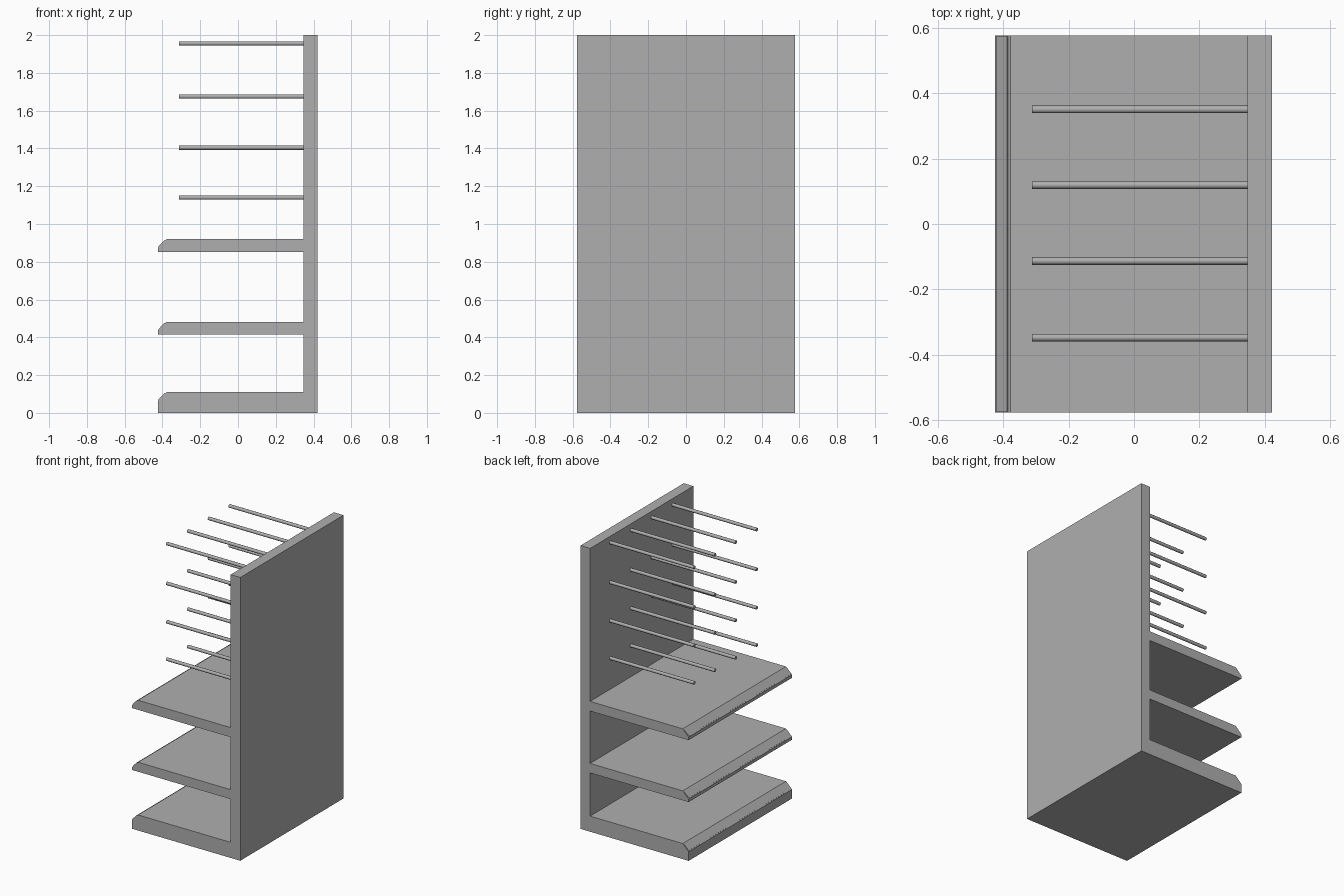
import bpy, math

if "Cube" in bpy.data.objects:
    bpy.data.objects.remove(bpy.data.objects["Cube"])

HALF_W = 0.576          # half width along y
FRONT, WALL, BACK = -0.424, 0.346, 0.421

# Dark grey finish of the whole stand
grey = bpy.data.materials.new("dark_grey")
grey.diffuse_color = (0.43, 0.43, 0.43, 1)
grey.use_nodes = True
grey.node_tree.nodes["Principled BSDF"].inputs["Base Color"].default_value = grey.diffuse_color


def extrude_y(name, profile, half):
    """Closed (x, z) profile extruded symmetrically along y."""
    n = len(profile)
    verts = [(x, y, z) for y in (-half, half) for x, z in profile]
    faces = [tuple(range(n)), tuple(range(2 * n - 1, n - 1, -1))]
    faces += [(i, i + n, (i + 1) % n + n, (i + 1) % n) for i in range(n)]
    mesh = bpy.data.meshes.new(name)
    mesh.from_pydata(verts, [], faces)
    mesh.materials.append(grey)
    obj = bpy.data.objects.new(name, mesh)
    bpy.context.collection.objects.link(obj)
    return obj


# Back panel
extrude_y("back_panel", [(WALL, 0), (BACK, 0), (BACK, 2), (WALL, 2)], HALF_W)

# Shelves with a sloped front edge, and a thin label strip on each slope
for i, (bottom, top) in enumerate([(0, 0.11), (0.415, 0.482), (0.852, 0.92)]):
    lip = top - 0.046
    extrude_y(f"shelf_{i + 1}", [(FRONT, bottom), (WALL, bottom), (WALL, top),
                                 (-0.378, top), (FRONT, lip)], HALF_W)
    extrude_y(f"label_strip_{i + 1}",
              [(-0.419, lip + 0.004), (-0.385, lip + 0.038),
               (-0.388, lip + 0.041), (-0.422, lip + 0.007)], HALF_W - 0.003)

# Display pegs in a 4 x 4 grid
PEG_TIP = -0.312
for row, z in enumerate((1.14, 1.404, 1.675, 1.956)):
    for col, y in enumerate((-0.347, -0.113, 0.119, 0.35)):
        bpy.ops.mesh.primitive_cylinder_add(
            vertices=12, radius=0.0115, depth=WALL - PEG_TIP,
            location=((WALL + PEG_TIP) / 2, y, z), rotation=(0, math.pi / 2, 0))
        peg = bpy.context.object
        peg.name = f"peg_{row + 1}_{col + 1}"
        peg.data.materials.append(grey)
        bpy.ops.object.shade_smooth_by_angle(angle=math.radians(40))
